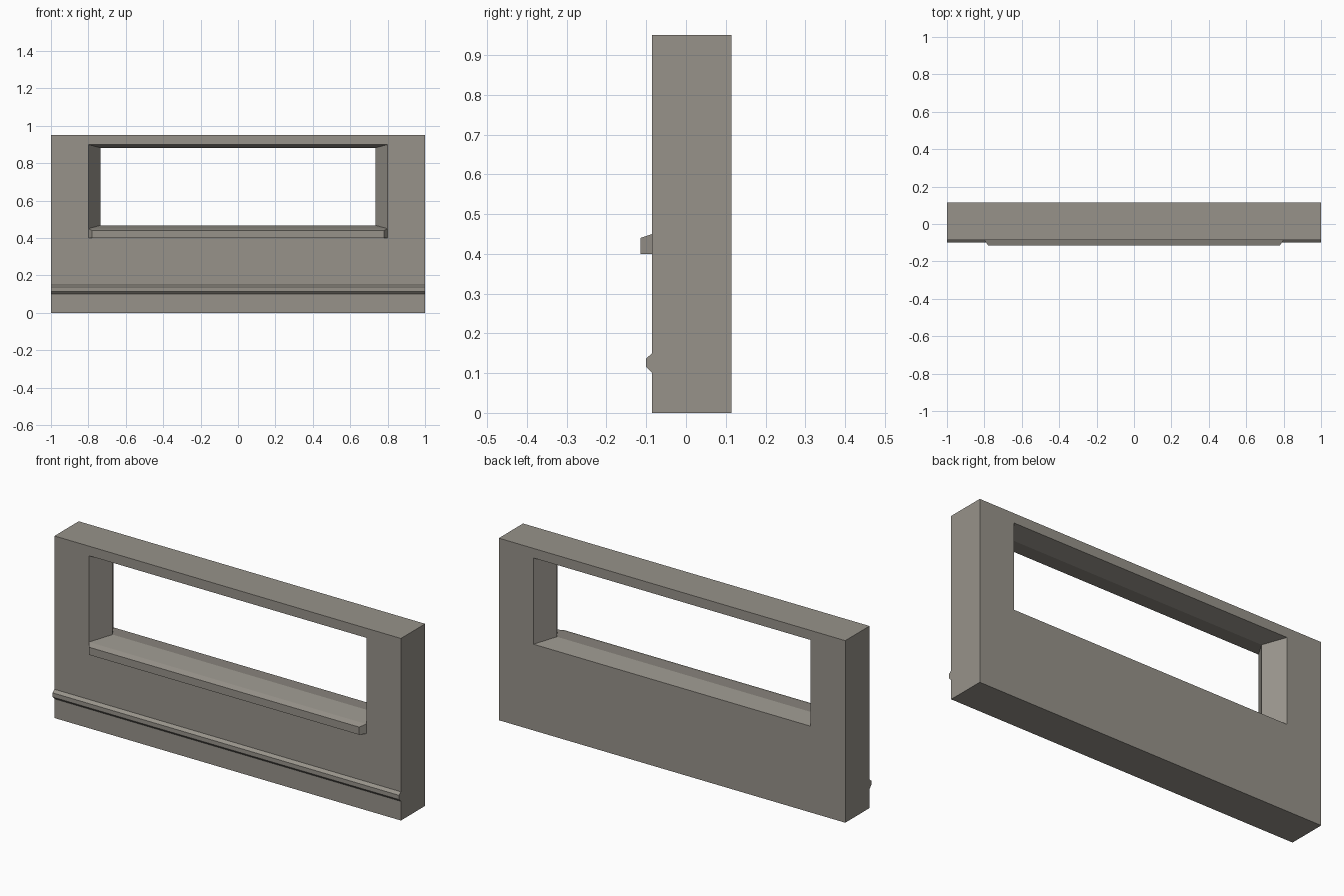
import bpy, bmesh

if "Cube" in bpy.data.objects:
    bpy.data.objects.remove(bpy.data.objects["Cube"])

FRONT, BACK = -0.085, 0.115
stone = bpy.data.materials.new("warm grey stone")
stone.diffuse_color = (0.31, 0.29, 0.255, 1)
stone.use_nodes = True
stone.node_tree.nodes["Principled BSDF"].inputs["Base Color"].default_value = stone.diffuse_color


def rect(hx, z0, z1, y):
    return [(-hx, y, z0), (hx, y, z0), (hx, y, z1), (-hx, y, z1)]


def loft(name, rings, closed):
    """Join four-point rings in order; closed loops round, open gets end caps."""
    bm = bmesh.new()
    loops = [[bm.verts.new(p) for p in r] for r in rings]
    pairs = list(zip(loops, loops[1:]))
    if closed:
        pairs.append((loops[-1], loops[0]))
    else:
        bm.faces.new(loops[0])
        bm.faces.new(loops[-1])
    for a, b in pairs:
        for i in range(4):
            j = (i + 1) % 4
            bm.faces.new((a[i], a[j], b[j], b[i]))
    bmesh.ops.recalc_face_normals(bm, faces=bm.faces)
    me = bpy.data.meshes.new(name)
    bm.to_mesh(me)
    bm.free()
    me.materials.append(stone)
    ob = bpy.data.objects.new(name, me)
    bpy.context.collection.objects.link(ob)


# wall with a window opening that narrows to a ridge at mid depth
loft("wall", [
    rect(1.0, 0.0, 0.95, FRONT),
    rect(1.0, 0.0, 0.95, BACK),
    rect(0.8, 0.45, 0.90, BACK),
    rect(0.735, 0.468, 0.882, (FRONT + BACK) / 2),
    rect(0.8, 0.45, 0.90, FRONT),
], True)

# projecting window sill, tapered at the ends and sloped on top
loft("window_sill", [rect(0.8, 0.40, 0.45, FRONT),
                     rect(0.78, 0.40, 0.44, -0.115)], False)

# chamfered trim band along the base
loft("base_trim", [rect(1.0, 0.10, 0.15, FRONT),
                   rect(1.0, 0.115, 0.137, -0.10)], False)
